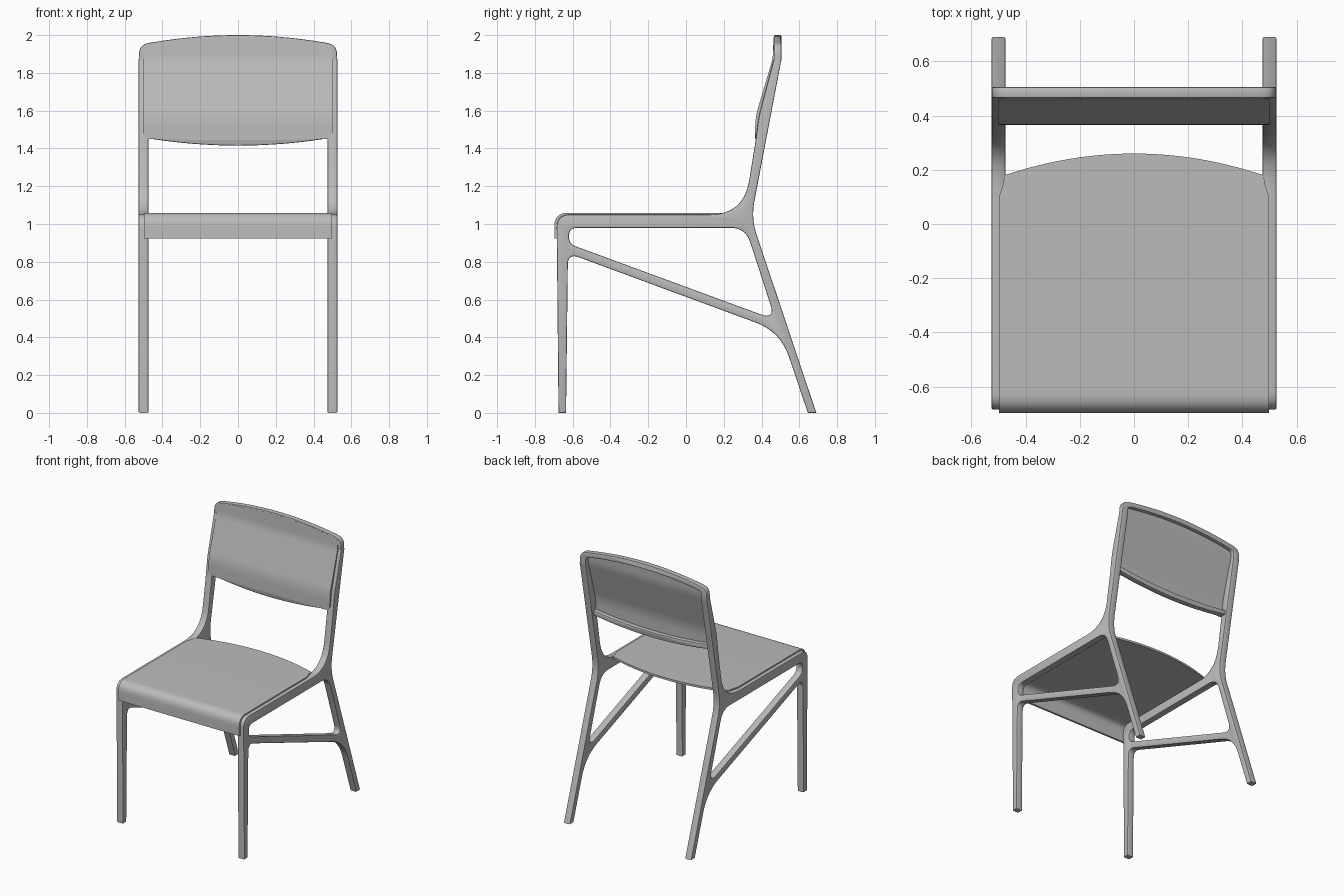
import bpy, bmesh
from mathutils import Vector, Matrix

cube = bpy.data.objects.get("Cube")
if cube:
    bpy.data.objects.remove(cube, do_unlink=True)

grey = bpy.data.materials.new("warm grey")
grey.use_nodes = True
GREY = (0.5, 0.5, 0.5, 1)
grey.diffuse_color = GREY
grey.node_tree.nodes["Principled BSDF"].inputs["Base Color"].default_value = GREY

SIDE = Matrix(((0, 0, 1, 0), (1, 0, 0, 0), (0, 1, 0, 0), (0, 0, 0, 1)))
FRONT = Matrix(((1, 0, 0, 0), (0, 0, -1, 0), (0, 1, 0, 0), (0, 0, 0, 1)))


def fillet(points, closed=True, steps=8):
    """Round each corner (a, b, reach) with a quadratic blend."""
    out = []
    n = len(points)
    for i, (a, b, reach) in enumerate(points):
        p = Vector((a, b))
        if reach == 0 or (not closed and i in (0, n - 1)):
            out.append(p)
            continue
        before = Vector(points[i - 1][:2])
        after = Vector(points[(i + 1) % n][:2])
        s = p + (before - p).normalized() * reach
        e = p + (after - p).normalized() * reach
        for k in range(steps + 1):
            t = k / steps
            out.append(s * (1 - t) ** 2 + p * 2 * t * (1 - t) + e * t * t)
    return out


def finish(name, mesh):
    obj = bpy.data.objects.new(name, mesh)
    bpy.context.collection.objects.link(obj)
    mesh.materials.clear()
    mesh.materials.append(grey)
    bpy.ops.object.select_all(action="DESELECT")
    obj.select_set(True)
    bpy.context.view_layer.objects.active = obj
    bpy.ops.object.shade_smooth_by_angle(angle=0.6)
    return obj


def slab(name, outlines, thickness, matrix, soften=0.006):
    """Fill flat outlines (later ones are holes) and give them softened thickness."""
    curve = bpy.data.curves.new(name + "_outline", "CURVE")
    curve.dimensions = "2D"
    curve.fill_mode = "BOTH"
    curve.extrude = thickness / 2 - soften
    curve.bevel_depth = soften
    curve.bevel_resolution = 1
    curve.offset = -soften
    for outline in outlines:
        spline = curve.splines.new("POLY")
        spline.points.add(len(outline) - 1)
        for point, co in zip(spline.points, outline):
            point.co = (co[0], co[1], 0, 1)
        spline.use_cyclic_u = True
    temp = bpy.data.objects.new(name + "_temp", curve)
    bpy.context.collection.objects.link(temp)
    deps = bpy.context.evaluated_depsgraph_get()
    mesh = bpy.data.meshes.new_from_object(temp.evaluated_get(deps))
    bpy.data.objects.remove(temp, do_unlink=True)
    mesh.transform(matrix)
    bm = bmesh.new()
    bm.from_mesh(mesh)
    bmesh.ops.remove_doubles(bm, verts=bm.verts, dist=0.0002)
    bmesh.ops.recalc_face_normals(bm, faces=bm.faces)
    bm.to_mesh(mesh)
    bm.free()
    return finish(name, mesh)


def sheet(name, rows, thickness, columns=24):
    """Loft rows (y, z, half width, bow in y, bow in z) into a thin shell."""
    bm = bmesh.new()
    grid = []
    for y, z, half, bow_y, bow_z in rows:
        line = []
        for c in range(columns + 1):
            u = 2 * c / columns - 1
            k = 1 - u * u
            line.append(bm.verts.new((u * half, y + bow_y * k, z + bow_z * k)))
        grid.append(line)
    for low, high in zip(grid, grid[1:]):
        for c in range(columns):
            bm.faces.new((low[c], low[c + 1], high[c + 1], high[c]))
    mesh = bpy.data.meshes.new(name)
    bm.to_mesh(mesh)
    bm.free()
    obj = finish(name, mesh)
    solid = obj.modifiers.new("Thickness", "SOLIDIFY")
    solid.thickness = thickness
    solid.offset = 0
    bpy.ops.object.modifier_apply(modifier=solid.name)
    bpy.ops.object.shade_smooth_by_angle(angle=0.6)
    return obj


def arch(half, z_end, z_mid, steps=16):
    return [(half * u, z_mid + (z_end - z_mid) * u * u, 0)
            for u in (2 * i / steps - 1 for i in range(steps + 1))]


# Side frames: legs, seat rail, diagonal stretcher and back post in one piece
frame_outline = fillet([
    (-0.675, 0, 0), (-0.635, 0, 0), (-0.625, 0.845, 0.06), (0.5, 0.43, 0.14),
    (0.645, 0, 0), (0.69, 0, 0), (0.345, 1.03, 0.09), (0.505, 1.87, 0),
    (0.465, 1.87, 0), (0.385, 1.57, 0.05), (0.37, 1.45, 0.05),
    (0.305, 1.05, 0.18), (-0.685, 1.05, 0.07)])
frame_hole = fillet([
    (-0.62, 0.98, 0.045), (-0.62, 0.895, 0.038), (0.473, 0.493, 0.085),
    (0.315, 0.98, 0.08)])
for name, side in (("left_side_frame", 1), ("right_side_frame", -1)):
    slab(name, [frame_outline, frame_hole], 0.052,
         Matrix.Translation((side * 0.5, 0, 0)) @ SIDE)

# Arched top rail with rounded shoulders running into the posts
upper = arch(0.45, 1.962, 2.0)
lower = arch(0.44, 1.925, 1.96)
top_outline = fillet(
    [(-0.526, 1.86, 0), (-0.522, 1.95, 0.05)] + upper
    + [(0.522, 1.95, 0.05), (0.526, 1.86, 0), (0.474, 1.86, 0), (0.474, 1.918, 0.025)]
    + lower[::-1] + [(-0.474, 1.918, 0.025), (-0.474, 1.86, 0)])
slab("top_rail", [top_outline], 0.04, Matrix.Translation((0, 0.485, 0)) @ FRONT)

# Lower back rail, bowed downward
rail_outline = fillet(arch(0.485, 1.455, 1.415) + arch(0.485, 1.49, 1.455)[::-1])
slab("lower_back_rail", [rail_outline], 0.042,
     Matrix.Translation((0, 0.391, 0)) @ FRONT)

# Back panel: upright lower band, leaning upper band, arched top edge
back_profile = fillet([
    (0.373, 1.45, 0), (0.376, 1.57, 0.05), (0.466, 1.87, 0.03), (0.472, 1.95, 0)],
    closed=False)
back_rows = []
for y, z in back_profile:
    half = 0.475 if z < 1.455 or z > 1.945 else 0.5
    back_rows.append((y, z, half, 0, 0.04 if z > 1.945 else 0))
back_rows.insert(1, (0.3735, 1.475, 0.5, 0, 0))
back_rows.insert(-1, (0.4705, 1.93, 0.5, 0, 0.035))
sheet("back_panel", back_rows, 0.016)

# Seat: front apron rolling over into a flat top with a bowed rear edge
seat_profile = fillet([
    (-0.69, 0.922, 0), (-0.69, 1.052, 0.065), (0.1, 1.052, 0)], closed=False)
seat_rows = [(y, z, 0.498, 0, 0) for y, z in seat_profile]
seat_rows += [(0.14, 1.052, 0.485, 0.04, 0), (0.18, 1.052, 0.478, 0.08, 0)]
sheet("seat", seat_rows, 0.015)
